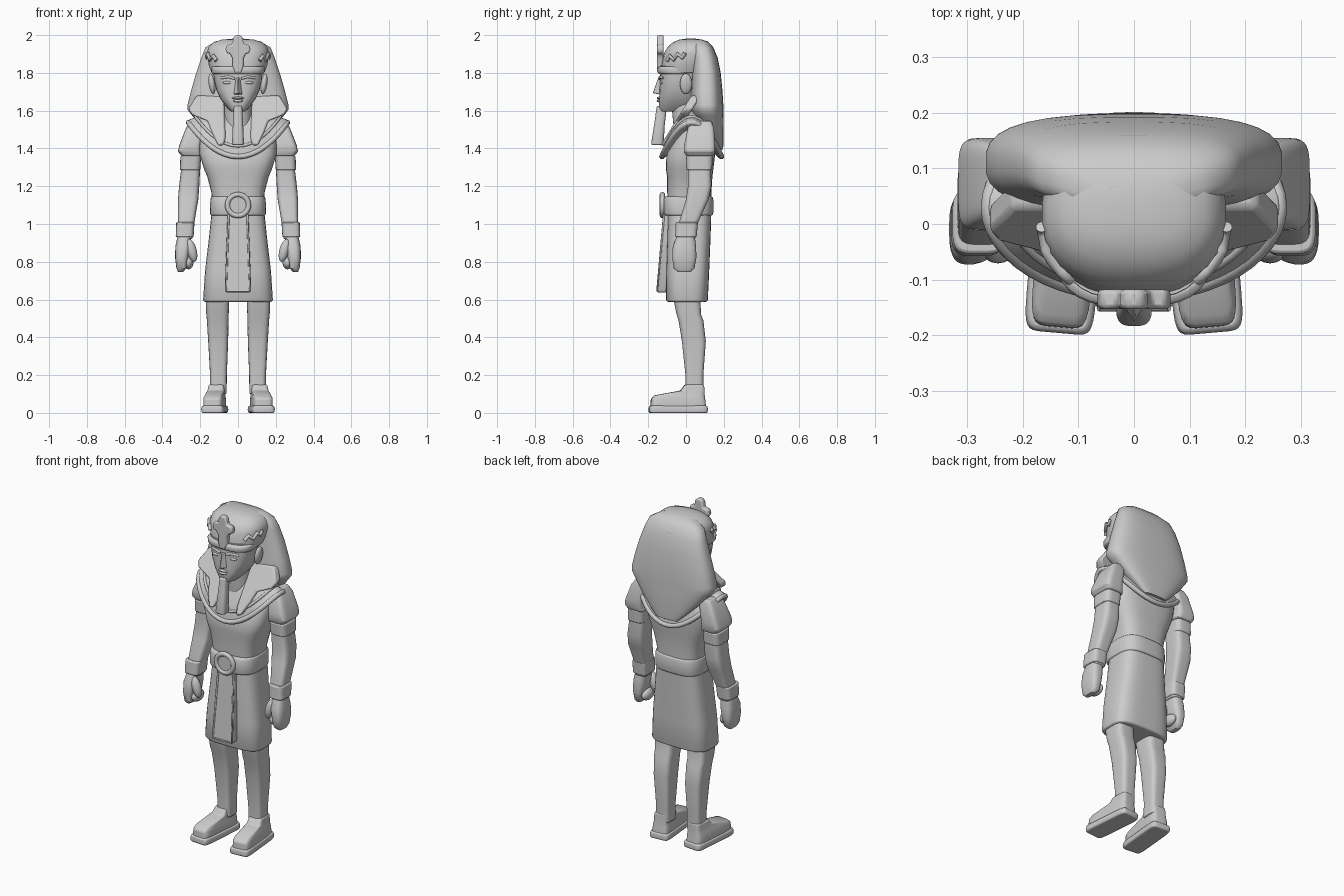
import bpy, bmesh, math
from mathutils import Vector, Matrix


def finish(name, bm, mirror=False, bevel=0.006, angle=40):
    me = bpy.data.meshes.new(name)
    bmesh.ops.recalc_face_normals(bm, faces=bm.faces[:])
    bm.to_mesh(me)
    bm.free()
    ob = bpy.data.objects.new(name, me)
    bpy.context.collection.objects.link(ob)
    bpy.ops.object.select_all(action='DESELECT')
    bpy.context.view_layer.objects.active = ob
    ob.select_set(True)
    bpy.ops.object.shade_smooth_by_angle(angle=math.radians(angle))
    if bevel:
        b = ob.modifiers.new("bevel", 'BEVEL')
        b.width, b.segments = bevel, 2
        b.limit_method, b.angle_limit = 'ANGLE', math.radians(40)
    if mirror:
        ob.modifiers.new("mirror", 'MIRROR')
    return ob


def spow(v, e):
    return math.copysign(abs(v) ** e, v)


def skin(bm, rings, cyclic=False):
    n = len(rings[0])
    vs = [[bm.verts.new(p) for p in r] for r in rings]
    pairs = list(zip(vs, vs[1:])) + ([(vs[-1], vs[0])] if cyclic else [])
    for a, b in pairs:
        for i in range(n):
            j = (i + 1) % n
            bm.faces.new((a[i], a[j], b[j], b[i]))
    if not cyclic:
        bm.faces.new(vs[0])
        bm.faces.new(vs[-1])


def loft(name, secs, p=3, mirror=False, yaw=0, n=32, bevel=0.006):
    """Stack of superellipse sections (x0, x1, y0, y1, z)."""
    rings = []
    for x0, x1, y0, y1, z in secs:
        ring = []
        for i in range(n):
            a = 2 * math.pi * (i + 0.5) / n
            ring.append(((x0 + x1) / 2 + (x1 - x0) / 2 * spow(math.cos(a), 2 / p),
                         (y0 + y1) / 2 + (y1 - y0) / 2 * spow(math.sin(a), 2 / p), z))
        rings.append(ring)
    bm = bmesh.new()
    skin(bm, rings)
    if yaw:
        c = Vector((0.123, -0.04, 0))
        bmesh.ops.rotate(bm, verts=bm.verts[:], cent=c, matrix=Matrix.Rotation(math.radians(yaw), 3, 'Z'))
    return finish(name, bm, mirror, bevel)


def sym(secs):
    return [(-x, x, a, b, z) for x, a, b, z in secs]


def panel(name, pts, yfn, t, mirror=False, bevel=0.006):
    """Outline in x,z given thickness t behind the front surface yfn(z)."""
    bm = bmesh.new()
    f = [bm.verts.new((x, yfn(z), z)) for x, z in pts]
    b = [bm.verts.new((x, yfn(z) + t, z)) for x, z in pts]
    bm.faces.new(f)
    bm.faces.new(b[::-1])
    for i in range(len(f)):
        j = (i + 1) % len(f)
        bm.faces.new((f[i], b[i], b[j], f[j]))
    return finish(name, bm, mirror, bevel)


def ball(name, c, r, mirror=False, tilt=0):
    bm = bmesh.new()
    m = Matrix.Translation(c) @ Matrix.Rotation(math.radians(tilt), 4, 'Y') @ Matrix.Diagonal((*r, 1))
    bmesh.ops.create_uvsphere(bm, u_segments=20, v_segments=12, radius=1, matrix=m)
    return finish(name, bm, mirror, 0)


def tube(name, pts, r, cyclic=False, mirror=False):
    cu = bpy.data.curves.new(name, 'CURVE')
    cu.dimensions = '3D'
    cu.bevel_depth, cu.bevel_resolution, cu.use_fill_caps = r, 3, True
    s = cu.splines.new('POLY')
    s.points.add(len(pts) - 1)
    for q, v in zip(s.points, pts):
        q.co = (*v, 1)
    s.use_cyclic_u = cyclic
    ob = bpy.data.objects.new(name, cu)
    bpy.context.collection.objects.link(ob)
    if mirror:
        ob.modifiers.new("mirror", 'MIRROR')
    return ob


# feet and legs
loft("sandal", [(.063, .183, -.195, .112, 0), (.06, .186, -.197, .114, .02), (.065, .181, -.193, .11, .038)], 8, True, 5)
loft("foot", [(.07, .176, -.187, .105, .03), (.07, .176, -.185, .1, .075), (.075, .17, -.165, .098, .093),
              (.075, .165, -.03, .097, .118), (.078, .16, -.005, .095, .15)], 6, True, 5)
loft("leg", [(.06, .148, -.005, .092, .1), (.059, .148, -.003, .092, .2), (.052, .158, -.022, .105, .38),
             (.05, .165, -.04, .092, .49), (.049, .168, -.05, .08, .52), (.047, .172, -.07, .075, .62)], 4, True)

# kilt, belt, buckle and apron
loft("kilt", sym([(.18, -.1, .112, .588), (.185, -.106, .116, .6), (.175, -.105, .123, .75),
                  (.155, -.1, .13, .92), (.138, -.095, .135, 1.08)]), 3.5)
loft("belt", sym([(.146, -.115, .14, 1.045), (.149, -.12, .145, 1.06), (.147, -.12, .145, 1.13),
                  (.143, -.113, .14, 1.145)]), 3.2)
panel("apron", [(-.055, 1.05), (.055, 1.05), (.07, .65), (.062, .637), (-.062, .637), (-.07, .65)],
      lambda z: -.115 - .035 * (1.05 - z) / .4, .045)
tube("apron_trim", [(x, -.116 - .035 * (1.05 - z) / .4, z) for x, z in
                    [(-.05, 1.05), (-.063, .645), (.063, .645), (.05, 1.05)]], .006)
ring = [2 * math.pi * i / 32 for i in range(32)]
tube("buckle_rim", [(.056 * math.cos(a), -.125, 1.1 + .056 * math.sin(a)) for a in ring], .014, True)
panel("buckle_disc", [(.046 * math.cos(a), 1.1 + .046 * math.sin(a)) for a in ring], lambda z: -.13, .03, bevel=.004)

# torso
loft("torso", sym([(.138, -.095, .135, 1.1), (.142, -.1, .135, 1.17), (.163, -.1, .14, 1.25), (.18, -.107, .145, 1.29),
                   (.205, -.104, .155, 1.37), (.205, -.07, .16, 1.44), (.2, -.03, .15, 1.5)]), 3.2)
loft("neck", sym([(.08, -.06, .1, 1.45), (.07, -.08, .1, 1.66)]), 2.2)


# broad collar draped low at front and back
def drape(sx, sy, top, dip, n=48):
    return [(sx * math.cos(2 * math.pi * i / n), .03 + sy * math.sin(2 * math.pi * i / n),
             top - dip * math.sin(2 * math.pi * i / n) ** 2) for i in range(n)]


bm = bmesh.new()
skin(bm, [drape(.1, .07, 1.6, .04), drape(.2, .125, 1.575, .12), drape(.265, .158, 1.55, .18),
          drape(.265, .155, 1.52, .18), drape(.18, .11, 1.5, .12), drape(.09, .06, 1.55, .04)], True)
finish("collar", bm)
tube("collar_rim", drape(.262, .158, 1.537, .18), .014, True)
tube("collar_inner_rim", drape(.225, .142, 1.568, .155), .008, True)

# arms with shoulder caps and bands
loft("shoulder_cap", [(.19, .3, .0, .145, 1.36), (.195, .318, -.012, .155, 1.385), (.195, .31, -.01, .155, 1.42),
                      (.18, .275, .01, .148, 1.51), (.17, .25, .03, .135, 1.545)], 5, True)
loft("arm", [(.242, .318, -.045, .05, .92), (.232, .318, -.04, .06, 1.0), (.21, .318, .0, .12, 1.13),
             (.205, .312, .01, .135, 1.2), (.2, .3, .01, .132, 1.3), (.195, .295, .01, .135, 1.42)], 4, True)
loft("upper_arm_band", [(.2, .308, .004, .138, 1.285), (.195, .305, .0, .142, 1.36)], 4, True)
loft("wrist_band", [(.235, .33, -.058, .056, .93), (.23, .327, -.054, .064, 1.01)], 4, True)
loft("hand", [(.29, .318, -.045, .025, .747), (.272, .326, -.065, .045, .765), (.262, .333, -.073, .055, .82),
              (.25, .332, -.07, .054, .88), (.25, .318, -.045, .045, .945)], 3, True)
ball("thumb", (.245, -.045, .86), (.026, .026, .062), True, 15)
ball("fingertips", (.262, -.01, .795), (.026, .05, .035), True)

# head and face
loft("head", sym([(.035, -.135, .04, 1.595), (.055, -.142, .06, 1.612), (.092, -.142, .07, 1.66),
                  (.115, -.14, .08, 1.71), (.128, -.138, .08, 1.77), (.132, -.135, .08, 1.84)]), 2.7)
bm = bmesh.new()
v = [bm.verts.new(q) for q in [(-.013, -.135, 1.775), (.013, -.135, 1.775), (0, -.148, 1.775), (-.026, -.135, 1.685),
                               (.026, -.135, 1.685), (0, -.178, 1.693)]]
for f in [(0, 1, 2), (3, 5, 4), (0, 2, 5, 3), (2, 1, 4, 5), (0, 3, 4, 1)]:
    bm.faces.new([v[i] for i in f])
finish("nose", bm, bevel=.004)
ball("upper_lip", (0, -.143, 1.667), (.032, .012, .007))
ball("lower_lip", (0, -.142, 1.652), (.026, .013, .008))
ball("eye", (.055, -.127, 1.748), (.026, .013, .009), True)
tube("brow", [(.018, -.141, 1.77), (.05, -.138, 1.779), (.09, -.118, 1.773)], .007, mirror=True)
ball("ear", (.138, .0, 1.742), (.017, .032, .055), True, 8)

# false beard
loft("beard", sym([(.03, -.183, -.12, 1.418), (.032, -.184, -.118, 1.43), (.027, -.168, -.112, 1.53),
                   (.022, -.155, -.1, 1.625)]), 3)

# headdress: crown, brow band, flaring hood, front lappets
loft("crown", sym([(.14, -.134, .12, 1.8), (.155, -.13, .15, 1.84), (.166, -.118, .16, 1.9), (.158, -.1, .145, 1.935),
                   (.13, -.07, .12, 1.962), (.085, -.035, .085, 1.976), (.03, .0, .05, 1.981)]), 2.4)
loft("brow_band", sym([(.136, -.143, .06, 1.793), (.14, -.15, .06, 1.803), (.142, -.15, .06, 1.825),
                       (.138, -.143, .06, 1.835)]), 2.7)
loft("hood", sym([(.07, .165, .196, 1.395), (.1, .14, .198, 1.42), (.19, .08, .2, 1.51), (.245, .04, .199, 1.575),
                  (.268, .025, .198, 1.605), (.268, .022, .198, 1.63), (.248, .025, .193, 1.71), (.222, .03, .184, 1.8),
                  (.195, .03, .168, 1.88), (.173, .03, .145, 1.935), (.12, .03, .115, 1.967), (.05, .03, .07, 1.978)]), 2.8)
panel("lappet", [(.075, 1.68), (.22, 1.68), (.262, 1.61), (.245, 1.58), (.16, 1.545), (.14, 1.49), (.11, 1.425),
                 (.095, 1.413), (.075, 1.42), (.066, 1.46)],
      lambda z: -.137 + .62 * (z - 1.413), .05, True, .01)

# brow ornament and side coils
panel("brow_ornament", [(-.018, 1.8), (.018, 1.8), (.03, 1.84), (.03, 1.88), (.042, 1.9), (.06, 1.905), (.066, 1.925),
                        (.058, 1.948), (.03, 1.953), (.025, 1.985), (.012, 2.0), (-.012, 2.0), (-.025, 1.985), (-.03, 1.953),
                        (-.058, 1.948), (-.066, 1.925), (-.06, 1.905), (-.042, 1.9), (-.03, 1.88), (-.03, 1.84)],
      lambda z: -.153, .035, bevel=.008)
tube("side_coil", [(.115, -.1, 1.865), (.13, -.085, 1.89), (.148, -.065, 1.87), (.158, -.045, 1.9),
                   (.162, -.02, 1.88), (.166, -.005, 1.905)], .011, mirror=True)
